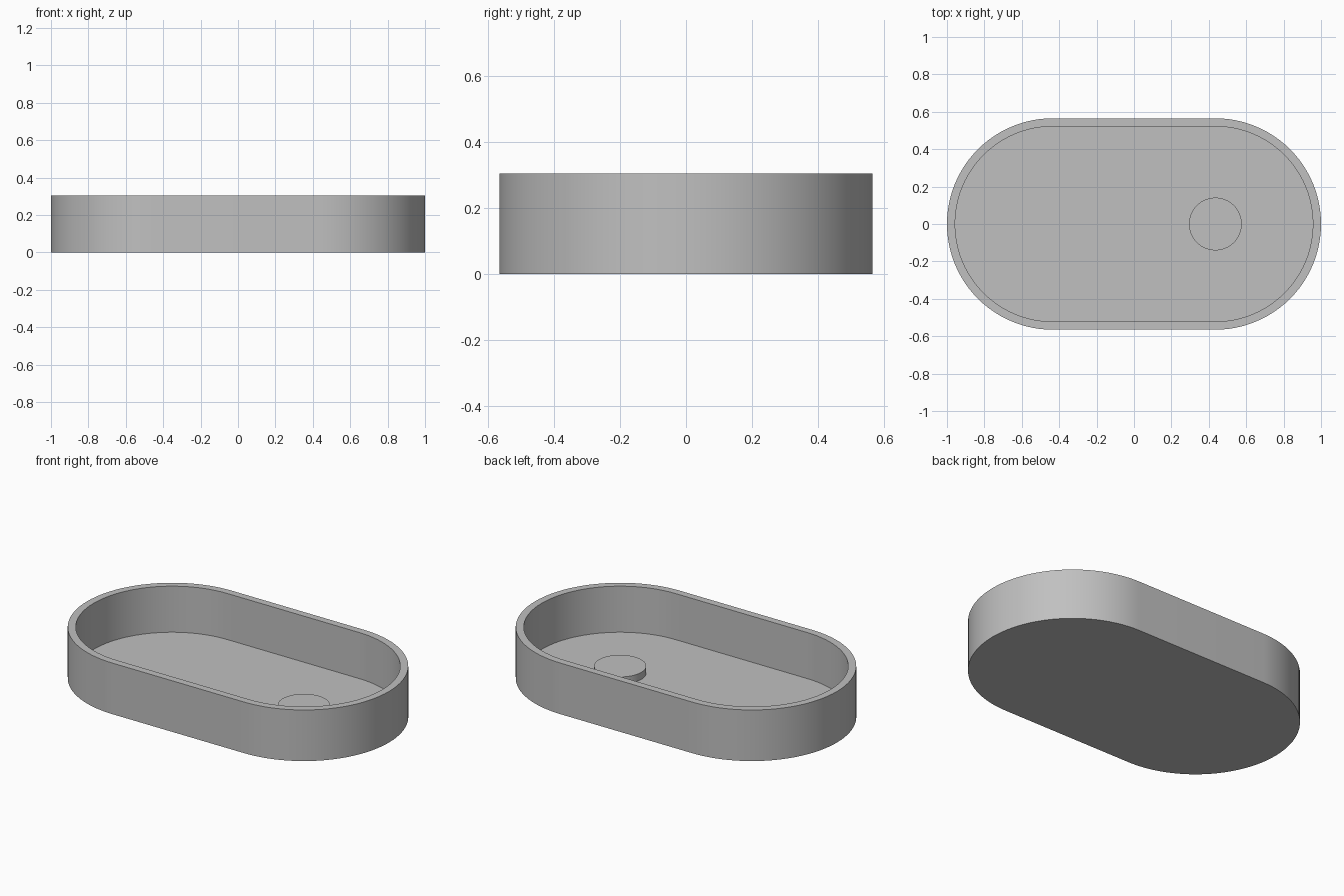
import bpy
import bmesh
import math

if "Cube" in bpy.data.objects:
    bpy.data.objects.remove(bpy.data.objects["Cube"])

HALF_SPAN = 0.435      # distance from middle to each rounded end's centre
RADIUS = 0.565
WALL = 0.0435
HEIGHT = 0.305
FLOOR = 0.03
BOSS_RADIUS = 0.141
BOSS_TOP = 0.072
STEPS = 48             # segments in each half circle

grey = bpy.data.materials.new("plain grey")
grey.use_nodes = True
colour = (0.53, 0.53, 0.53, 1)
grey.diffuse_color = colour
grey.node_tree.nodes["Principled BSDF"].inputs["Base Color"].default_value = colour


def stadium_ring(bm, radius, z):
    """Ring of vertices around a straight-sided outline with round ends."""
    ring = []
    for side in (1, -1):
        for i in range(STEPS + 1):
            a = math.pi * (i / STEPS - 0.5)
            ring.append(bm.verts.new((side * (HALF_SPAN + radius * math.cos(a)),
                                      side * radius * math.sin(a), z)))
    return ring


def finish(name, bm):
    bmesh.ops.recalc_face_normals(bm, faces=bm.faces)
    mesh = bpy.data.meshes.new(name)
    bm.to_mesh(mesh)
    bm.free()
    mesh.materials.append(grey)
    obj = bpy.data.objects.new(name, mesh)
    bpy.context.collection.objects.link(obj)
    bpy.ops.object.select_all(action='DESELECT')
    obj.select_set(True)
    bpy.context.view_layer.objects.active = obj
    bpy.ops.object.shade_smooth_by_angle(angle=math.radians(30))
    return obj


# Tray: underside, outer wall, rim, inner wall and floor
bm = bmesh.new()
inner = RADIUS - WALL
rings = [stadium_ring(bm, r, z) for r, z in
         ((RADIUS, 0), (RADIUS, HEIGHT), (inner, HEIGHT), (inner, FLOOR))]
for low, high in zip(rings, rings[1:]):
    for i in range(len(low)):
        j = (i + 1) % len(low)
        bm.faces.new((low[i], low[j], high[j], high[i]))
bm.faces.new(rings[0])
bm.faces.new(rings[-1])
finish("tray", bm)

# Round boss standing on the floor
bm = bmesh.new()
bmesh.ops.create_cone(bm, cap_ends=True, segments=64, radius1=BOSS_RADIUS,
                      radius2=BOSS_RADIUS, depth=BOSS_TOP - FLOOR)
bmesh.ops.translate(bm, verts=bm.verts,
                    vec=(HALF_SPAN, 0, (BOSS_TOP + FLOOR) / 2))
finish("round_boss", bm)
